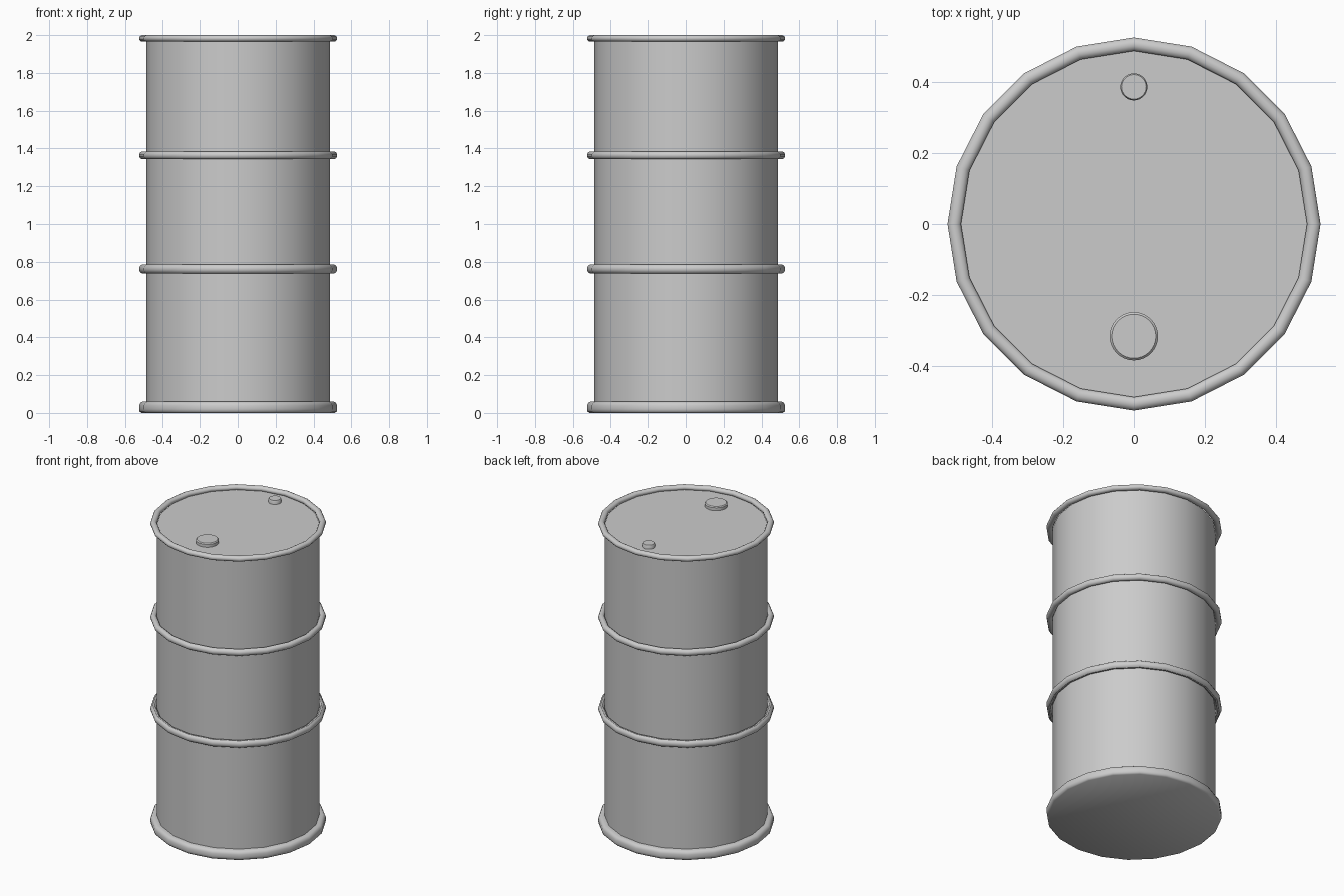
import bpy, bmesh, math

cube = bpy.data.objects.get("Cube")
if cube:
    bpy.data.objects.remove(cube, do_unlink=True)

steel = bpy.data.materials.new("grey steel")
steel.use_nodes = True
colour = (0.6, 0.6, 0.6, 1)
steel.diffuse_color = colour
steel.node_tree.nodes["Principled BSDF"].inputs["Base Color"].default_value = colour

SIDES = 20
BODY_R = 0.487
RIM_R = 0.525


def lathe(name, profile, sides=SIDES, x=0, y=0, closed=False, smooth=35):
    """Spin an (r, z) profile round the z axis; open ends on r > 0 are capped."""
    bm = bmesh.new()
    rings = []
    for r, z in profile:
        angles = [2 * math.pi * i / sides for i in range(sides)]
        rings.append([bm.verts.new((r * math.cos(a), r * math.sin(a), z)) for a in angles])
    pairs = list(zip(rings, rings[1:]))
    if closed:
        pairs.append((rings[-1], rings[0]))
    else:
        bm.faces.new(rings[0])
        bm.faces.new(rings[-1])
    for low, high in pairs:
        for i in range(sides):
            j = (i + 1) % sides
            bm.faces.new((low[i], low[j], high[j], high[i]))
    bmesh.ops.recalc_face_normals(bm, faces=bm.faces)
    mesh = bpy.data.meshes.new(name)
    bm.to_mesh(mesh)
    bm.free()
    mesh.materials.append(steel)
    obj = bpy.data.objects.new(name, mesh)
    obj.location = (x, y, 0)
    bpy.context.collection.objects.link(obj)
    bpy.ops.object.select_all(action="DESELECT")
    obj.select_set(True)
    bpy.context.view_layer.objects.active = obj
    bpy.ops.object.shade_smooth_by_angle(angle=math.radians(smooth))
    return obj


def hoop(name, bottom, top):
    """Rounded band that wraps the shell."""
    mid, half = (bottom + top) / 2, (top - bottom) / 2
    centre = (BODY_R + RIM_R) / 2
    reach = (RIM_R - BODY_R) / 2
    section = []
    for i in range(12):
        a = 2 * math.pi * (i + 0.5) / 12
        section.append((centre + reach * math.cos(a) / math.cos(math.pi / 12),
                        mid + half * math.sin(a) / math.cos(math.pi / 12) * 0.97))
    return lathe(name, section, closed=True)


# Shell with its flat lid
lathe("drum_shell", [(BODY_R, 0.03), (BODY_R, 1.974)])

# Top rim and the two rolling hoops
hoop("top_rim", 1.965, 2.0)
hoop("upper_hoop", 1.343, 1.385)
hoop("lower_hoop", 0.738, 0.785)

# Solid foot with rounded edges
lathe("foot_rim", [(RIM_R - 0.012, 0), (RIM_R - 0.002, 0.008), (RIM_R, 0.02), (RIM_R, 0.04),
                   (RIM_R - 0.006, 0.053), (RIM_R - 0.018, 0.06), (BODY_R - 0.003, 0.06)], smooth=50)

# Bung caps with a small bevel
for name, r, y in (("large_bung", 0.068, -0.316), ("small_bung", 0.038, 0.386)):
    lathe(name, [(r, 1.96), (r, 1.993), (r * 0.91, 1.999)], sides=32, y=y)
